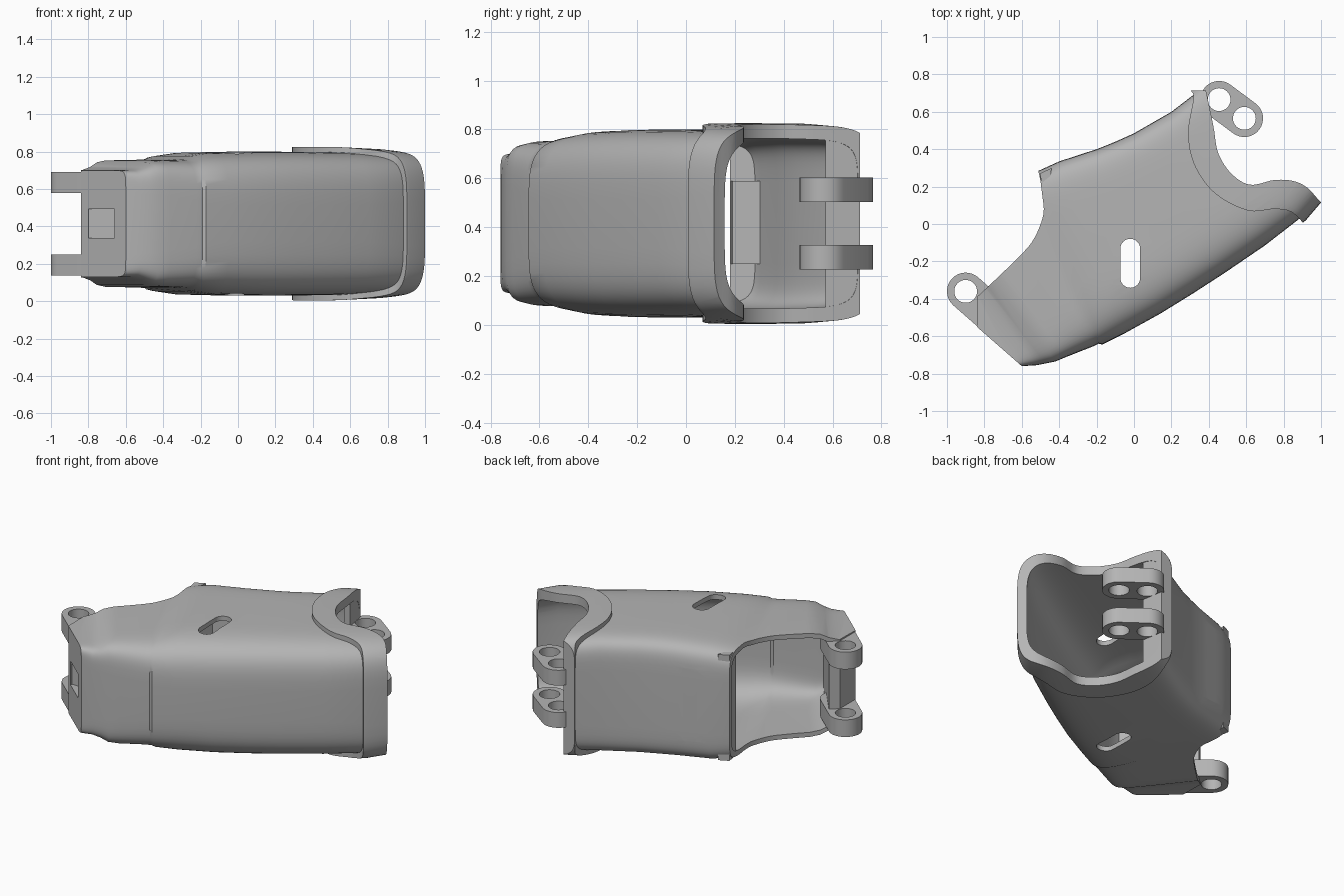
import bpy, bmesh
from math import cos, sin, pi, copysign
from mathutils import Vector, Matrix

if "Cube" in bpy.data.objects:
    bpy.data.objects.remove(bpy.data.objects["Cube"])

MID = 0.415  # height of the symmetry plane

grey = bpy.data.materials.new("plain grey")
grey.use_nodes = True
grey.diffuse_color = (0.46, 0.46, 0.46, 1)
grey.node_tree.nodes["Principled BSDF"].inputs["Base Color"].default_value = (0.46, 0.46, 0.46, 1)


def finish(name, bm):
    bmesh.ops.recalc_face_normals(bm, faces=bm.faces)
    mesh = bpy.data.meshes.new(name)
    bm.to_mesh(mesh)
    bm.free()
    mesh.materials.append(grey)
    obj = bpy.data.objects.new(name, mesh)
    bpy.context.collection.objects.link(obj)
    return obj


def prism(name, points, z0, z1, matrix=Matrix()):
    bm = bmesh.new()
    face = bm.faces.new([bm.verts.new((p[0], p[1], z0)) for p in points])
    grown = bmesh.ops.extrude_face_region(bm, geom=[face])["geom"]
    bmesh.ops.translate(bm, vec=(0, 0, z1 - z0),
                        verts=[v for v in grown if isinstance(v, bmesh.types.BMVert)])
    bm.transform(matrix)
    return finish(name, bm)


def capsule(a, b, r, n=16):
    """Outline of a rounded bar between two points."""
    a, b = Vector(a), Vector(b)
    d = (b - a).normalized()
    side = Vector((-d.y, d.x))
    out = []
    for centre, s in ((b, 1), (a, -1)):
        for i in range(n + 1):
            t = pi * i / n - pi / 2
            out.append(centre + s * r * (d * cos(t) + side * sin(t)))
    return out


def circle(c, r, n=32):
    return [(c[0] + r * cos(2 * pi * i / n), c[1] + r * sin(2 * pi * i / n)) for i in range(n)]


def spline(points, steps=6):
    """Smooth curve through the points."""
    p = [Vector(q) for q in points]
    p = [2 * p[0] - p[1]] + p + [2 * p[-1] - p[-2]]
    out = []
    for i in range(1, len(p) - 2):
        a, b, c, d = p[i - 1:i + 3]
        for k in range(steps):
            t = k / steps
            out.append(0.5 * (2 * b + (c - a) * t + (2 * a - 5 * b + 4 * c - d) * t * t
                              + (3 * b - a - 3 * c + d) * t ** 3))
    return out + [p[-2]]


def loft(name, rows, grow=0.0, n=64):
    """Skin of rounded rectangles, each spanning a front and a back point."""
    bm = bmesh.new()
    rings = []
    for fx, fy, bx, by, h, power in rows:
        f, b = Vector((fx, fy)), Vector((bx, by))
        half = (f - b) / 2
        half *= (half.length + grow) / half.length
        ring = []
        for i in range(n):
            c, s = cos(2 * pi * (i + .5) / n), sin(2 * pi * (i + .5) / n)
            e = 2 / (power if c > 0 else 8)
            u = copysign(abs(c) ** e, c)
            v = copysign(abs(s) ** e, s)
            q = (f + b) / 2 + half * u
            ring.append(bm.verts.new((q.x, q.y, MID + (h + grow) * v)))
        rings.append(ring)
    for lo, hi in zip(rings, rings[1:]):
        for i in range(n):
            j = (i + 1) % n
            bm.faces.new((lo[i], lo[j], hi[j], hi[i]))
    bm.faces.new(rings[0])
    bm.faces.new(rings[-1])
    return finish(name, bm)


def combine(obj, cutter, operation="DIFFERENCE"):
    mod = obj.modifiers.new("cut", "BOOLEAN")
    mod.operation, mod.solver, mod.object = operation, "EXACT", cutter
    cutter.hide_render = True
    bpy.context.view_layer.objects.active = obj
    bpy.ops.object.modifier_apply(modifier=mod.name)


# Cross sections: front x, y, back x, y, half height, front squareness
end_rows = [
    (-.60, -.76, -1.0, -.41, .285, 14),
    (-.52, -.755, -.95, -.235, .288, 10),
    (-.47, -.745, -.915, -.19, .303, 9),
    (-.42, -.735, -.88, -.15, .328, 8),
    (-.36, -.71, -.84, -.10, .338, 7),
    (-.22, -.655, -.66, .17, .342, 6),
    (-.19, -.64, -.58, .23, .345, 6),
    (-.17, -.645, -.51, .285, .362, 5),
    (-.05, -.585, -.4, .335, .379, 4.5)]
mouth_rows = [
    (.14, -.48, -.2, .40, .384, 4.5),
    (.31, -.375, -.1, .44, .385, 4.5),
    (.48, -.265, 0, .485, .384, 4.5),
    (.70, -.115, .2, .60, .382, 4.5),
    (.90, .04, .33, .70, .372, 5),
    (.985, .14, .40, .75, .362, 5),
    (1.05, .23, .45, .80, .355, 5)]
beyond = [(1.1, .31, .5, .85, .35, 5)]

shell = loft("shell", end_rows + mouth_rows)
collar = loft("collar", mouth_rows[1:], 0.028)
hollow = loft("hollow_cutter", end_rows[2:] + mouth_rows + beyond, -0.03)
collar_hollow = loft("collar_cutter", mouth_rows + beyond, -0.015)

# Scooped openings at both ends
rim = spline([(.385, .713), (.425, .52), (.45, .38), (.52, .27), (.62, .21),
              (.75, .235), (.85, .23), (.925, .195), (.995, .12), (1.1, .01)])
band = spline([(.305, .713), (.318, .67), (.29, .5), (.31, .35), (.38, .22), (.48, .13),
               (.62, .07), (.75, .08), (.84, .065), (.91, 0), (.98, -.08)])
outside = [Vector(p) for p in ((1.6, .01), (1.6, 1.2), (.2, 1.2), (.2, .713))]
mouth = prism("mouth_cutter", rim + outside, -1, 2)
collar_zone = prism("collar_zone_cutter", band + rim[::-1], -1, 2)
gap = spline([(-.56, .40), (-.512, .285), (-.49, .15), (-.485, .05), (-.53, -.07), (-.60, -.16), (-.78, -.335)])
gap += [Vector(p) for p in ((-.84, -.39), (-.84, -.65), (-1.4, -.65), (-1.4, .4))]
side_gap = prism("side_gap_cutter", gap, -1, 2)

# Slots in the back wall, made in an upright frame along the wall
along, up = Vector((.93, .36, 0)).normalized(), Vector((0, 0, 1))
wall = Matrix((along, up, along.cross(up))).transposed().to_4x4()
wall.translation = (-.285, .37, MID)
cutters = [prism("back_slot_cutter", capsule((0, low), (0, low + .108), .046), -.12, .12, wall)
           for low in (-.207, .103)]

# Slot through top and bottom, and the square end pocket
top_slot = prism("top_slot_cutter", capsule((-.02, -.288), (-.02, -.132), .053), -1, 2)
pocket = prism("pocket_cutter", [(-.8, -.9), (-.66, -.9), (-.66, -.57), (-.8, -.57)], .337, .493)
for c in cutters + [hollow, mouth, side_gap, top_slot, pocket]:
    combine(shell, c)
combine(collar, collar_hollow)
combine(collar, collar_zone, "INTERSECT")

# Inner flange and bar beside the gap, and mounting rib at the mouth
parts = [shell, collar,
         prism("gap_flange", [(-.503, .27), (-.487, .18), (-.46, .18), (-.44, .30)], .07, .76),
         prism("gap_bar", [(-.487, .18), (-.43, .19), (-.39, .325), (-.49, .28)], .25, .59),
         prism("hinge_rib", [(.325, .68), (.385, .71), (.41, .57), (.365, .57)], .07, .76)]


# Hinge lugs, mirrored above and below the middle
def lug(name, a, b, holes, z0, z1):
    obj = prism(name, capsule(a, b, .1), z0, z1)
    for h in holes:
        combine(obj, prism("hole_cutter", circle(h, .061), -1, 2))
    parts.append(obj)


for side, s in (("upper", 1), ("lower", -1)):
    near, far = sorted((MID + s * .165, MID + s * .277))
    lug(side + "_end_lug", (-.90, -.36), (-.74, -.50), [(-.90, -.36)], near, far)
    near, far = sorted((MID + s * .088, MID + s * .188))
    lug(side + "_mouth_lug", (.455, .665), (.59, .565), [(.455, .665), (.59, .565)], near, far)

# Helpers removed, smooth shading with sharp edges kept
for obj in list(bpy.context.collection.objects):
    if obj.name.split(".")[0].endswith("_cutter"):
        bpy.data.objects.remove(obj)
bpy.ops.object.select_all(action="DESELECT")
for obj in parts:
    obj.select_set(True)
bpy.context.view_layer.objects.active = shell
bpy.ops.object.shade_smooth_by_angle(angle=0.5)
